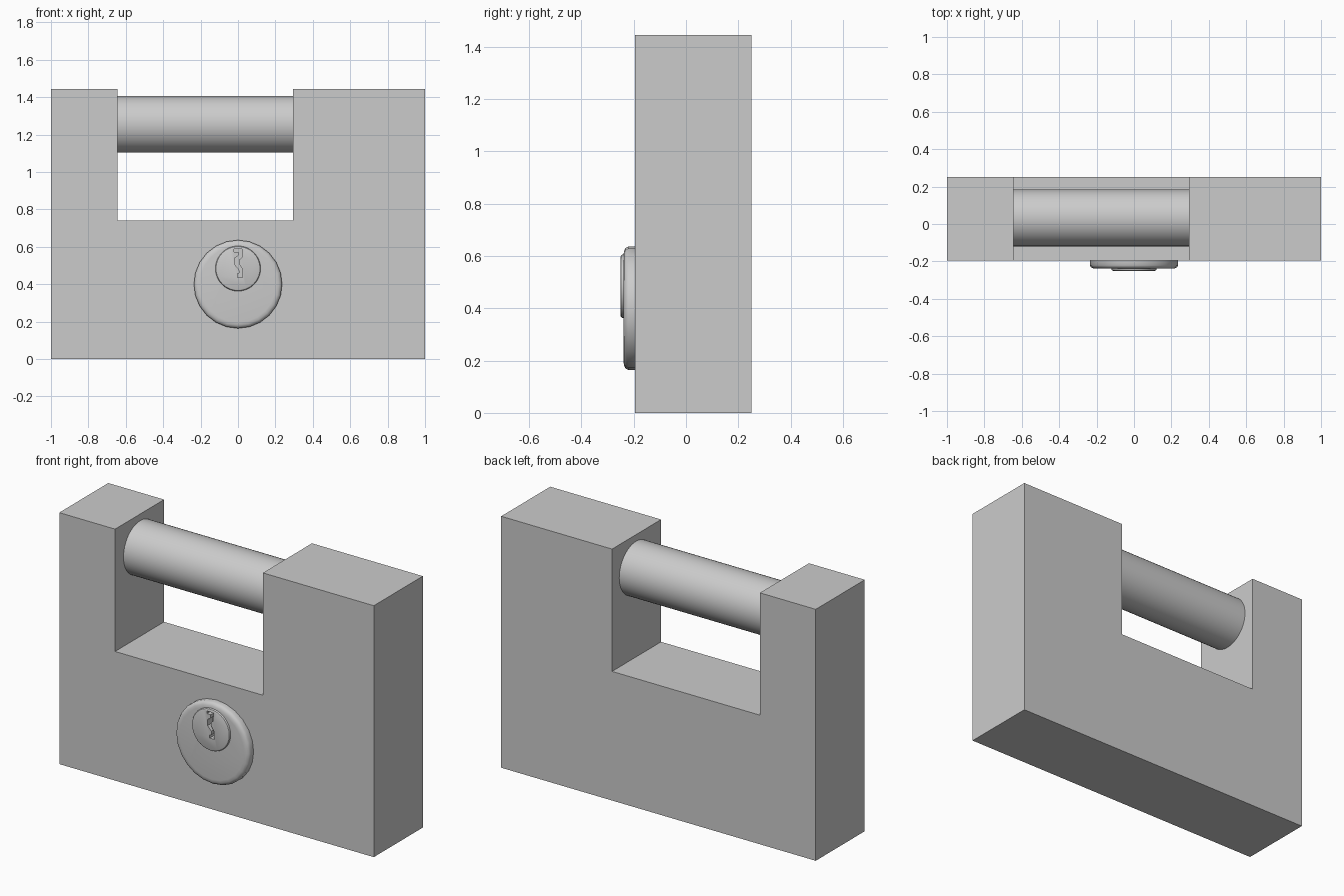
import bpy, bmesh
from math import radians, sin, cos, tau
from mathutils import Vector

if "Cube" in bpy.data.objects:
    bpy.data.objects.remove(bpy.data.objects["Cube"])


def finish(name, bm, smooth=False):
    bmesh.ops.recalc_face_normals(bm, faces=bm.faces)
    mesh = bpy.data.meshes.new(name)
    bm.to_mesh(mesh)
    bm.free()
    obj = bpy.data.objects.new(name, mesh)
    bpy.context.collection.objects.link(obj)
    if smooth:
        bpy.ops.object.select_all(action='DESELECT')
        bpy.context.view_layer.objects.active = obj
        obj.select_set(True)
        bpy.ops.object.shade_smooth_by_angle(angle=radians(35))
    return obj


def extrude_outline(name, outline, y0, y1):
    """Closed prism from an (x, z) outline."""
    bm = bmesh.new()
    face = bm.faces.new([bm.verts.new((x, y0, z)) for x, z in outline])
    ext = bmesh.ops.extrude_face_region(bm, geom=[face])['geom']
    verts = [v for v in ext if isinstance(v, bmesh.types.BMVert)]
    bmesh.ops.translate(bm, verts=verts, vec=(0, y1 - y0, 0))
    return finish(name, bm)


def lathe(name, origin, axis, profile, sides):
    """Closed round part from (distance along axis, radius) rings."""
    bm = bmesh.new()
    rot = Vector((0, 0, 1)).rotation_difference(Vector(axis))
    rings = []
    for d, r in profile:
        rings.append([bm.verts.new(Vector(origin) + rot @ Vector(
            (r * cos(tau * i / sides), r * sin(tau * i / sides), d)))
            for i in range(sides)])
    for a, b in zip(rings, rings[1:]):
        for i in range(sides):
            j = (i + 1) % sides
            bm.faces.new((a[i], a[j], b[j], b[i]))
    bm.faces.new(rings[0])
    bm.faces.new(rings[-1])
    return finish(name, bm, smooth=True)


FRONT, BACK = -0.195, 0.25

# Solid U-shaped body
extrude_outline("lock_body", [
    (-1, 0), (1, 0), (1, 1.445), (0.295, 1.445), (0.295, 0.742),
    (-0.645, 0.742), (-0.645, 1.445), (-1, 1.445)], FRONT, BACK)

# Locking bar across the notch
lathe("locking_bar", (-0.645, 0.033, 1.255), (1, 0, 0),
      [(0, 0.152), (0.94, 0.152)], 48)

# Rounded cylinder housing on the front
housing = lathe("cylinder_housing", (0, FRONT, 0.40), (0, -1, 0),
                [(0, 0.236), (0.026, 0.236), (0.036, 0.23),
                 (0.042, 0.219), (0.044, 0.204)], 24)

# Rotating key plug
plug = lathe("key_plug", (0, FRONT, 0.484), (0, -1, 0),
             [(0.02, 0.121), (0.048, 0.121), (0.053, 0.118), (0.056, 0.111)], 32)

# Keyway cut through plug and housing
cutter = extrude_outline("keyway_cutter", [
    (-0.022, 0.588), (0.021, 0.588), (0.021, 0.543), (0.005, 0.53),
    (0.005, 0.51), (0.022, 0.485), (0.025, 0.437), (-0.004, 0.437),
    (-0.004, 0.455), (0.008, 0.46), (0.006, 0.48), (-0.018, 0.505),
    (-0.018, 0.54), (0.002, 0.553), (0.002, 0.573), (-0.022, 0.573)],
    -0.30, -0.205)
cutter.hide_render = True
cutter.display_type = 'WIRE'
for part in (housing, plug):
    mod = part.modifiers.new("keyway", 'BOOLEAN')
    mod.operation = 'DIFFERENCE'
    mod.solver = 'EXACT'
    mod.object = cutter
